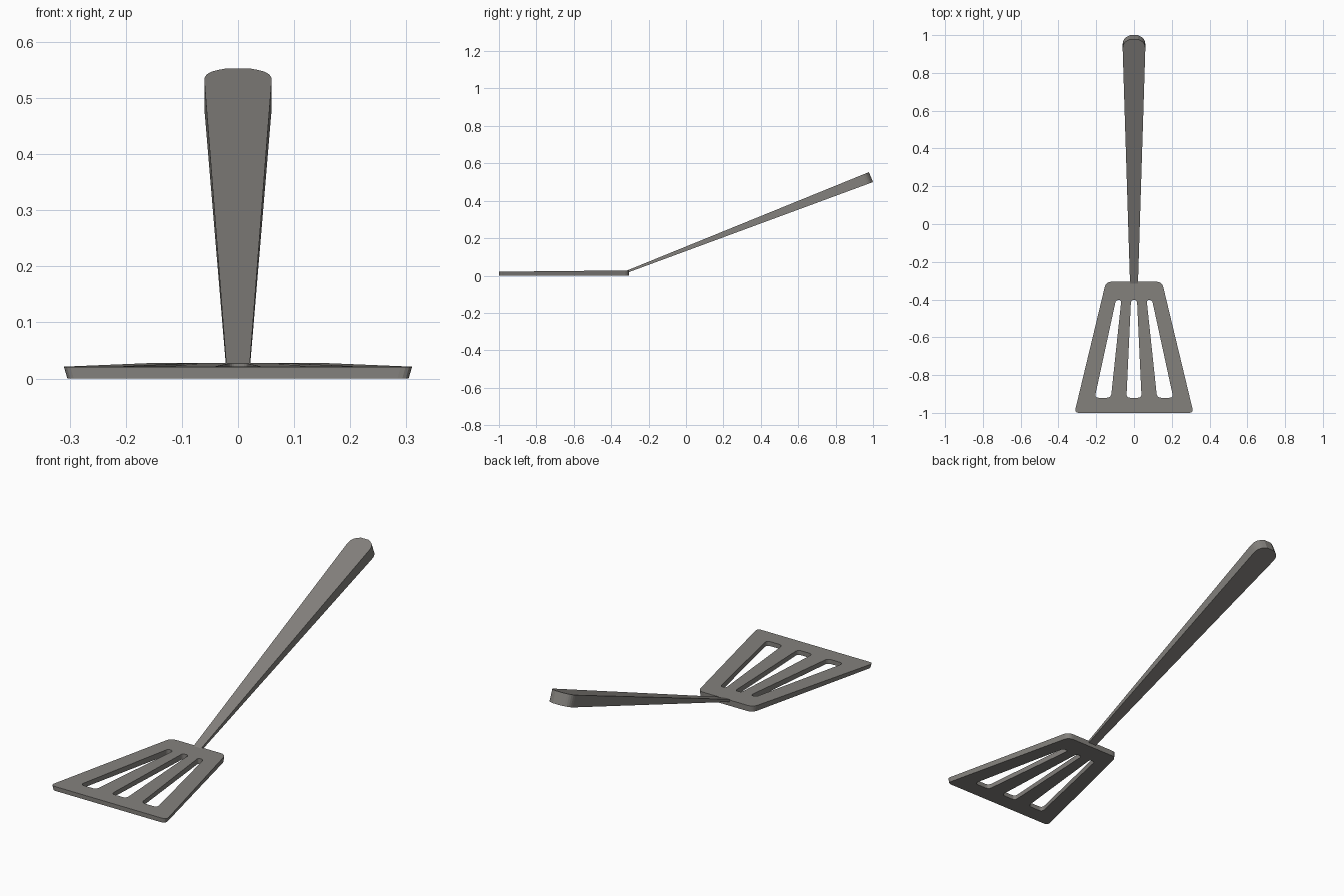
import bpy, bmesh
from mathutils import Vector

if "Cube" in bpy.data.objects:
    bpy.data.objects.remove(bpy.data.objects["Cube"])

steel = bpy.data.materials.new("dark grey steel")
steel.diffuse_color = (0.23, 0.22, 0.205, 1)
steel.use_nodes = True
steel.node_tree.nodes["Principled BSDF"].inputs["Base Color"].default_value = steel.diffuse_color


def rounded(corners, steps=5):
    """Outline from (x, y, radius) corners, each corner softened."""
    pts = []
    for i, (x, y, r) in enumerate(corners):
        c = Vector((x, y))
        a = Vector(corners[i - 1][:2]) - c
        b = Vector(corners[(i + 1) % len(corners)][:2]) - c
        if r == 0:
            pts.append(c)
            continue
        p, q = c + a.normalized() * r, c + b.normalized() * r
        for k in range(steps + 1):
            t = k / steps
            pts.append(p * (1 - t) ** 2 + c * 2 * t * (1 - t) + q * t * t)
    return pts


def solid(name, outline, low, high):
    """Prism between two mappings of an outline."""
    bm = bmesh.new()
    bot = [bm.verts.new(low(p)) for p in outline]
    top = [bm.verts.new(high(p)) for p in outline]
    bm.faces.new(bot[::-1])
    bm.faces.new(top)
    n = len(outline)
    for i in range(n):
        j = (i + 1) % n
        bm.faces.new((bot[i], bot[j], top[j], top[i]))
    bmesh.ops.recalc_face_normals(bm, faces=bm.faces)
    me = bpy.data.meshes.new(name)
    bm.to_mesh(me)
    bm.free()
    me.materials.append(steel)
    ob = bpy.data.objects.new(name, me)
    bpy.context.collection.objects.link(ob)
    return ob


# Blade: slightly drafted trapezoid, a little thicker towards the handle
blade = solid(
    "blade",
    rounded([(-0.315, -1, 0.025), (0.315, -1, 0.025),
             (0.148, -0.305, 0.03), (-0.148, -0.305, 0.03)]),
    lambda p: (p.x * 0.98, p.y, 0),
    lambda p: (p.x, p.y, 0.021 + (p.y + 1) * 0.01))

# Three flaring slots cut through the blade
side = [(-0.208, -0.92, 0.022), (-0.122, -0.92, 0.022),
        (-0.067, -0.403, 0.013), (-0.096, -0.403, 0.013)]
middle = [(-0.04, -0.92, 0.02), (0.04, -0.92, 0.02),
          (0.016, -0.403, 0.014), (-0.016, -0.403, 0.014)]
mirrored = [(-x, y, r) for x, y, r in reversed(side)]
for name, shape in (("left", side), ("middle", middle), ("right", mirrored)):
    cutter = solid(name + "_slot_cutter", rounded(shape),
                   lambda p: (p.x, p.y, -0.1), lambda p: (p.x, p.y, 0.1))
    cutter.hide_render = True
    cutter.hide_viewport = True
    cutter.display_type = 'WIRE'
    mod = blade.modifiers.new(name + "_slot", 'BOOLEAN')
    mod.operation = 'DIFFERENCE'
    mod.solver = 'EXACT'
    mod.object = cutter


# Handle: flat bar rising backwards, growing wider and thicker to a rounded end
def along(start, end):
    a, b = Vector(start), Vector(end)
    return lambda p: (p.x, *(a + (b - a) * p.y))


solid("handle",
      rounded([(-0.021, 0, 0), (0.021, 0, 0), (0.061, 0.985, 0.026),
               (0.02, 1, 0), (-0.02, 1, 0), (-0.061, 0.985, 0.026)]),
      along((-0.312, 0.016), (1.0, 0.5)),
      along((-0.316, 0.027), (0.978, 0.553)))
